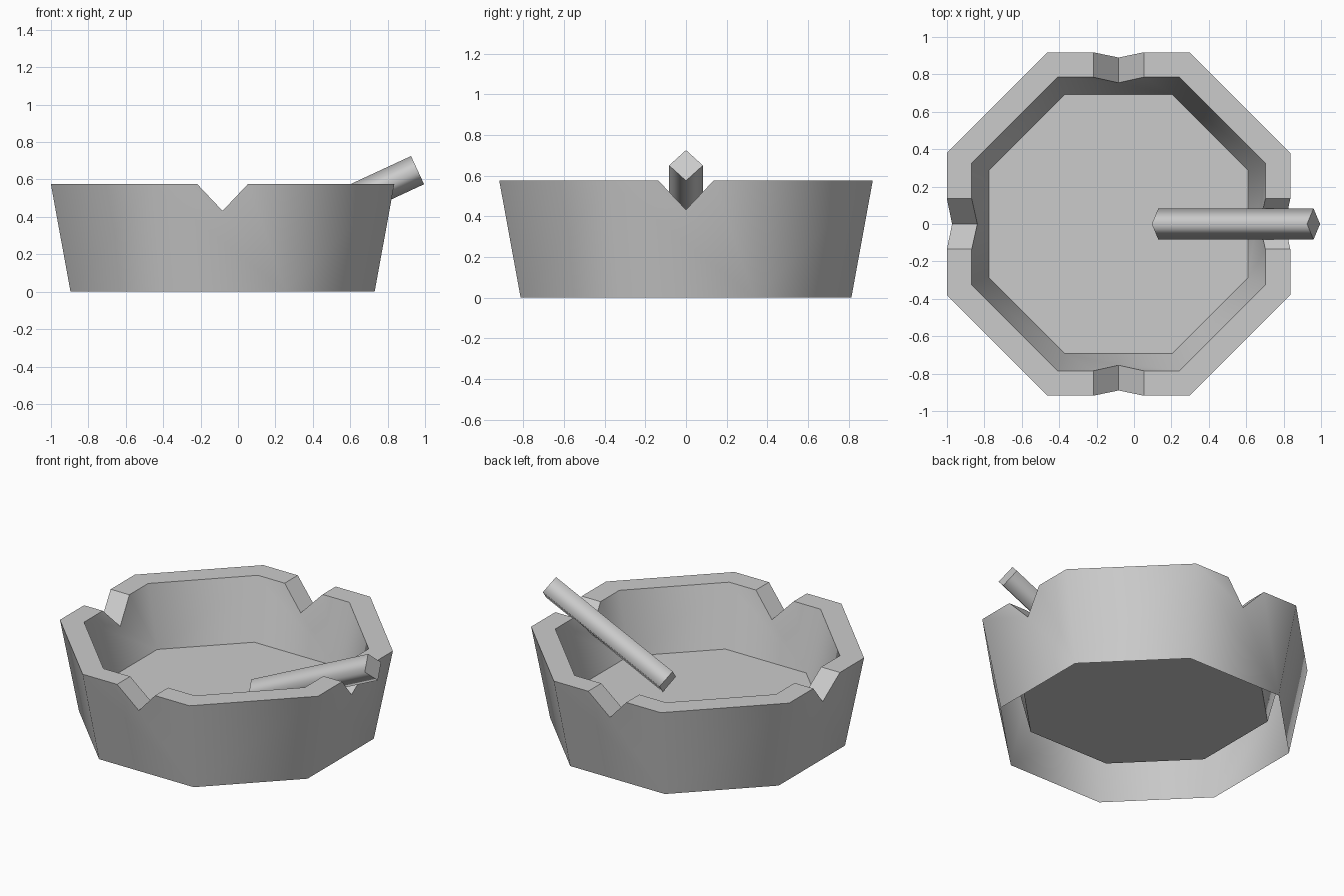
import bpy, bmesh, math
from mathutils import Matrix, Vector

cube = bpy.data.objects.get("Cube")
if cube:
    bpy.data.objects.remove(cube, do_unlink=True)

CENTRE_X = -0.0825
RIM_Z, NOTCH_Z, FLOOR_Z = 0.575, 0.432, 0.19
NOTCH_HALF = 0.135
CORNER = math.tan(math.pi / 8)


def make_material(name, value):
    mat = bpy.data.materials.new(name)
    mat.use_nodes = True
    colour = (value, value, value, 1)
    mat.diffuse_color = colour
    mat.node_tree.nodes["Principled BSDF"].inputs["Base Color"].default_value = colour
    return mat


def make_object(name, bm, mat):
    mesh = bpy.data.meshes.new(name)
    bm.to_mesh(mesh)
    bm.free()
    mesh.materials.append(mat)
    obj = bpy.data.objects.new(name, mesh)
    bpy.context.collection.objects.link(obj)
    return obj


def octagon_ring(bm, radius, z, notch_radius=None):
    """Four axis-facing sides, each a list of vertices; a notch adds a V."""
    sides = []
    for k in range(4):
        c = radius * CORNER
        pts = [(radius, -c, z), (radius, c, z)]
        if notch_radius:
            pts[1:1] = [(radius, -NOTCH_HALF, z), (notch_radius, 0, NOTCH_Z),
                        (radius, NOTCH_HALF, z)]
        turn = Matrix.Rotation(k * math.pi / 2, 3, 'Z')
        sides.append([bm.verts.new(turn @ Vector(p) + Vector((CENTRE_X, 0, 0)))
                      for p in pts])
    return sides


grey = make_material("grey", 0.6)

# Octagonal bowl: sloping walls, notched rim, raised floor, open underneath
bm = bmesh.new()
foot = octagon_ring(bm, 0.813, 0)
outer = octagon_ring(bm, 0.918, RIM_Z, 0.89)
inner = octagon_ring(bm, 0.785, RIM_Z, 0.755)
floor = octagon_ring(bm, 0.693, FLOOR_Z)
for k in range(4):
    n = (k + 1) % 4
    bm.faces.new(foot[k] + outer[k][::-1])
    bm.faces.new([foot[k][-1], foot[n][0], outer[n][0], outer[k][-1]])
    bm.faces.new(inner[k] + floor[k][::-1])
    bm.faces.new([inner[k][-1], inner[n][0], floor[n][0], floor[k][-1]])
    o, i = outer[k] + [outer[n][0]], inner[k] + [inner[n][0]]
    for j in range(len(o) - 1):
        bm.faces.new([o[j], o[j + 1], i[j + 1], i[j]])
bm.faces.new([v for side in floor for v in side])
bowl = make_object("bowl", bm, grey)
bpy.context.view_layer.objects.active = bowl
bowl.select_set(True)
bpy.ops.object.shade_smooth_by_angle(angle=math.radians(46))

# Four-sided stick leaning on the rim, smooth along its length with crisp ends
low, high = Vector((0.13, 0, 0.265)), Vector((0.96, 0, 0.65))
axis = high - low
bm = bmesh.new()
bmesh.ops.create_cone(bm, cap_ends=True, segments=4, radius1=0.083,
                      radius2=0.083, depth=axis.length)
for f in bm.faces:
    f.smooth = True
for e in bm.edges:
    e.smooth = abs(e.verts[0].co.z - e.verts[1].co.z) > 0.1
tilt = Matrix.Rotation(math.atan2(axis.x, axis.z), 4, 'Y')
bm.transform(Matrix.Translation((low + high) / 2) @ tilt)
make_object("resting_stick", bm, grey)
